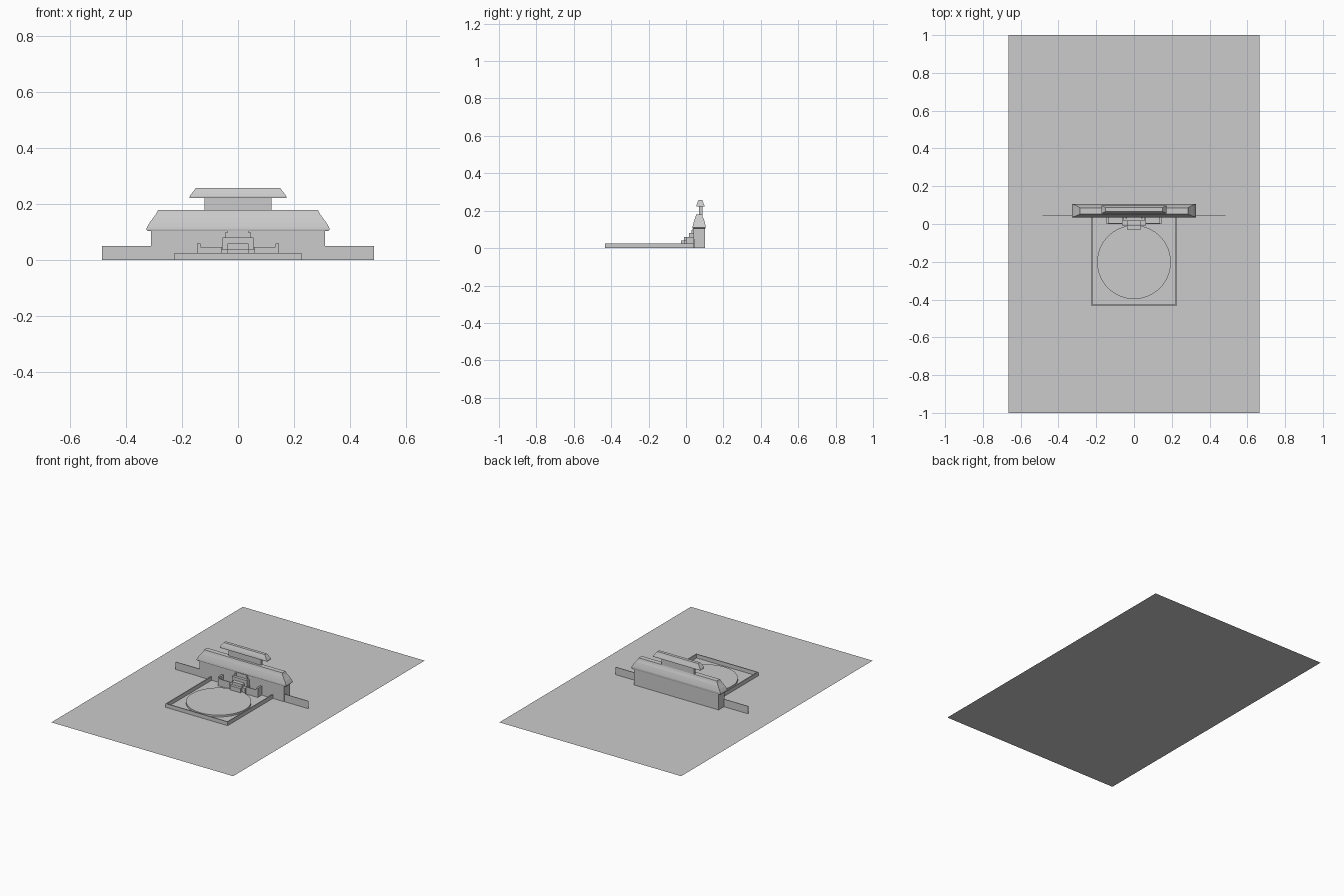
import bpy, bmesh, math

if "Cube" in bpy.data.objects:
    bpy.data.objects.remove(bpy.data.objects["Cube"])


def finish(name, bm):
    bmesh.ops.recalc_face_normals(bm, faces=bm.faces)
    me = bpy.data.meshes.new(name)
    bm.to_mesh(me)
    bm.free()
    ob = bpy.data.objects.new(name, me)
    bpy.context.collection.objects.link(ob)
    return ob


def loft(name, rings):
    """Stack rectangles given as (half_width, y_front, y_back, z)."""
    bm = bmesh.new()
    loops = [[bm.verts.new(p) for p in ((-w, a, z), (w, a, z), (w, b, z), (-w, b, z))]
             for w, a, b, z in rings]
    for lo, hi in zip(loops, loops[1:]):
        for i in range(4):
            j = (i + 1) % 4
            bm.faces.new((lo[i], lo[j], hi[j], hi[i]))
    bm.faces.new(loops[0])
    bm.faces.new(loops[-1])
    return finish(name, bm)


def box(name, x0, x1, y0, y1, z0, z1):
    ob = loft(name, [((x1 - x0) / 2, y0, y1, z0), ((x1 - x0) / 2, y0, y1, z1)])
    ob.location.x = (x0 + x1) / 2
    return ob


def pair(name, x0, x1, *rest):
    box(name + "_right", x0, x1, *rest)
    box(name + "_left", -x1, -x0, *rest)


# flat site
bm = bmesh.new()
bm.faces.new([bm.verts.new(p) for p in
              ((-.665, -1, 0), (.665, -1, 0), (.665, 1, 0), (-.665, 1, 0))])
finish("site_plane", bm)

# long boundary wall and main hall
box("boundary_wall", -.485, .485, .042, .046, 0, .05)
box("hall_body", -.31, .31, .04, .102, 0, .107)
box("upper_storey", -.12, .12, .070, .087, .178, .224)

# curved hipped roofs
loft("lower_roof", [(.322, .037, .104, .104), (.328, .035, .105, .110), (.325, .036, .105, .118),
                    (.315, .040, .101, .135), (.302, .045, .096, .152),
                    (.292, .050, .090, .166), (.286, .054, .086, .179)])
loft("upper_roof", [(.173, .056, .099, .222), (.172, .056, .098, .229),
                    (.165, .059, .094, .239), (.157, .063, .090, .249), (.150, .067, .087, .258)])

# courtyard rim and round lawn
pair("courtyard_side", .221, .227, -.432, .042, 0, .025)
box("courtyard_front", -.227, .227, -.432, -.426, 0, .025)
bm = bmesh.new()
bmesh.ops.create_cone(bm, cap_ends=True, segments=64, radius1=.195, radius2=.195, depth=.012)
finish("round_disc", bm).location = (0, -.202, .006)

# terraced entrance: central steps with narrower flanks
for i, (y, z) in enumerate(((-.028, .04), (-.010, .06), (.015, .08), (.034, .105))):
    box(f"entrance_step_{i}", -.038, .038, y, .042, 0, z)
for i, (w, y, z) in enumerate(((.06, -.010, .04), (.055, .015, .08), (.046, .030, .098))):
    pair(f"entrance_flank_{i}", .036, w, y, .042, 0, z)

# wing walls beside the entrance with end piers
pair("wing_wall", .058, .143, -.001, .004, 0, .047)
pair("wing_pier", .134, .146, -.001, .042, 0, .06)
